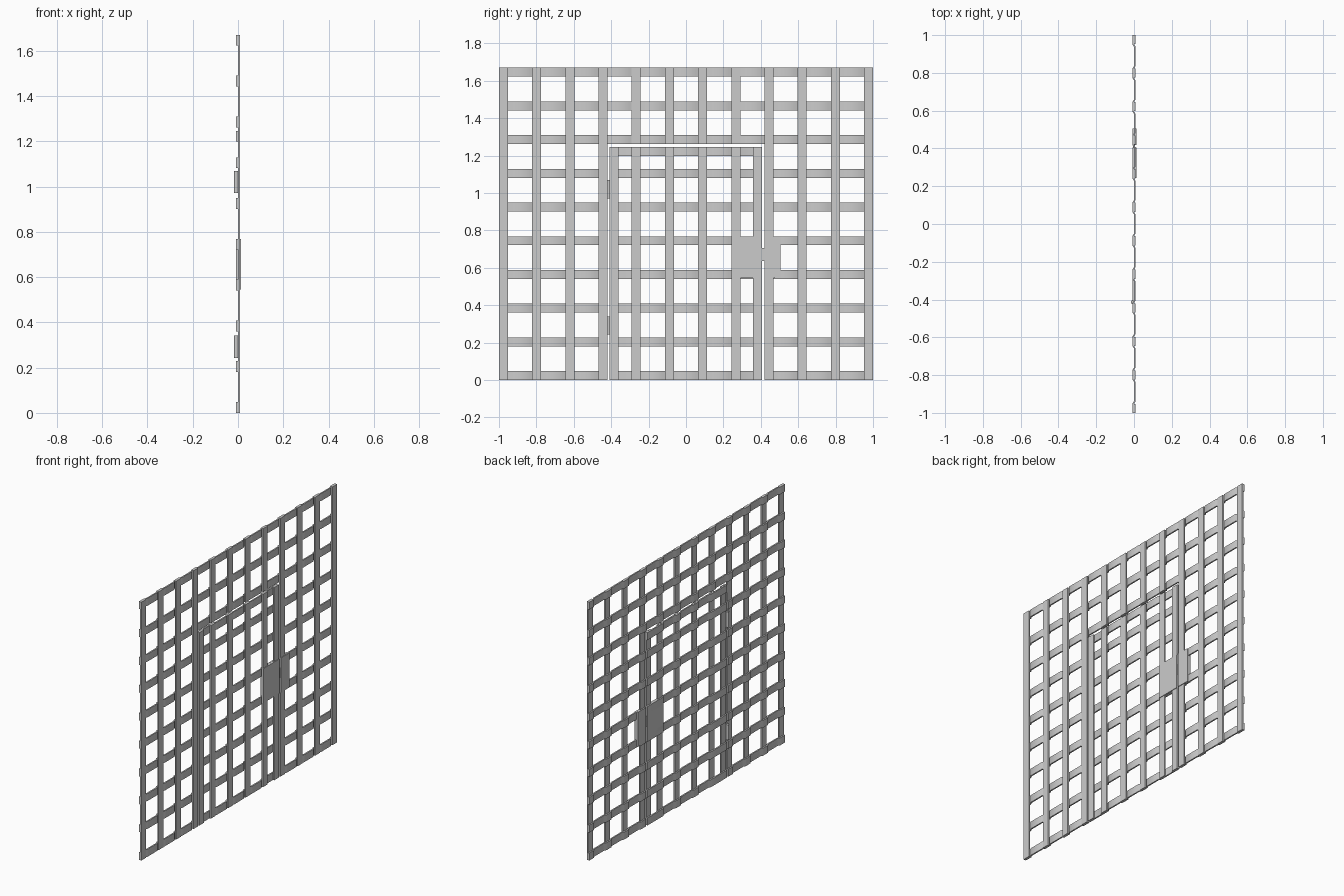
import bpy, bmesh, math

if "Cube" in bpy.data.objects:
    bpy.data.objects.remove(bpy.data.objects["Cube"])

W = 0.024            # half width of a flat bar
T = 0.009            # bar thickness
DIP = 0.008          # how far a strap bends forward between uprights
ys = [-0.976 + i * 1.952 / 11 for i in range(12)]
zs = [0.024 + i * 1.622 / 9 for i in range(10)]


def finish(name, bm, smooth=False):
    bmesh.ops.recalc_face_normals(bm, faces=bm.faces)
    me = bpy.data.meshes.new(name)
    bm.to_mesh(me)
    bm.free()
    ob = bpy.data.objects.new(name, me)
    bpy.context.collection.objects.link(ob)
    if smooth:
        bpy.context.view_layer.objects.active = ob
        ob.select_set(True)
        bpy.ops.object.shade_smooth_by_angle(angle=math.radians(40))
        ob.select_set(False)
    return ob


def box(bm, x0, x1, y0, y1, z0, z1):
    vs = bmesh.ops.create_cube(bm, size=1)["verts"]
    for v in vs:
        v.co = (x0 if v.co.x < 0 else x1,
                y0 if v.co.y < 0 else y1,
                z0 if v.co.z < 0 else z1)


def strap(bm, y0, y1, z, uprights, half=W):
    # flat strap running along y, pressed back behind each upright
    pts = [(y0, 0.0)]
    for a, b in zip(uprights, uprights[1:]):
        if b - a > 0.12:
            pts += [(a + 0.025, 0), (a + 0.037, DIP), (b - 0.037, DIP), (b - 0.025, 0)]
    pts.append((y1, 0.0))
    rings = []
    for y, x in pts:
        rings.append([bm.verts.new(c) for c in (
            (x - T, y, z - half), (x, y, z - half),
            (x, y, z + half), (x - T, y, z + half))])
    for r, s in zip(rings, rings[1:]):
        for i in range(4):
            j = (i + 1) % 4
            bm.faces.new((r[i], r[j], s[j], s[i]))
    bm.faces.new(rings[0])
    bm.faces.new(rings[-1][::-1])


# fixed frame: uprights, shortened above the doorway
bm = bmesh.new()
for y in ys:
    box(bm, 0, T, y - W, y + W, 1.262 if abs(y) < 0.4 else 0, 1.67)
finish("frame_uprights", bm)

# fixed frame: cross straps, interrupted by the doorway
bm = bmesh.new()
for z in zs:
    if z > 1.25:
        strap(bm, -1, 1, z, ys)
    else:
        strap(bm, -1, ys[3] + W, z, ys[:4])
        strap(bm, ys[8] - W, 1, z, ys[8:])
finish("frame_cross_straps", bm, True)

# door uprights
door_ys = [-0.384] + ys[4:8] + [0.381]
bm = bmesh.new()
for y in door_ys:
    box(bm, 0, T, y - W, y + W, 0, 1.247)
finish("door_uprights", bm)

# door cross straps and top rail
bm = bmesh.new()
for z in [z for z in zs if z < 1.2] + [1.222]:
    strap(bm, door_ys[0] - W, door_ys[-1] + W, z, door_ys)
finish("door_cross_straps", bm, True)

# lock case on the door, strike plate on the frame, bolt between
bm = bmesh.new()
box(bm, -T, 0.013, 0.243, 0.405, 0.545, 0.768)
finish("lock_case", bm)
bm = bmesh.new()
box(bm, -T, 0.013, 0.419, 0.505, 0.545, 0.768)
finish("strike_plate", bm)
bm = bmesh.new()
box(bm, -0.004, 0.006, 0.39, 0.43, 0.638, 0.705)
finish("lock_bolt", bm)

# hinge barrels
for i, z in enumerate((0.292, 1.02)):
    bm = bmesh.new()
    bmesh.ops.create_cone(bm, cap_ends=True, segments=16, radius1=0.009,
                          radius2=0.009, depth=0.098)
    bmesh.ops.translate(bm, verts=bm.verts, vec=(-0.008, -0.414, z))
    finish(f"hinge_{i + 1}", bm, True)
